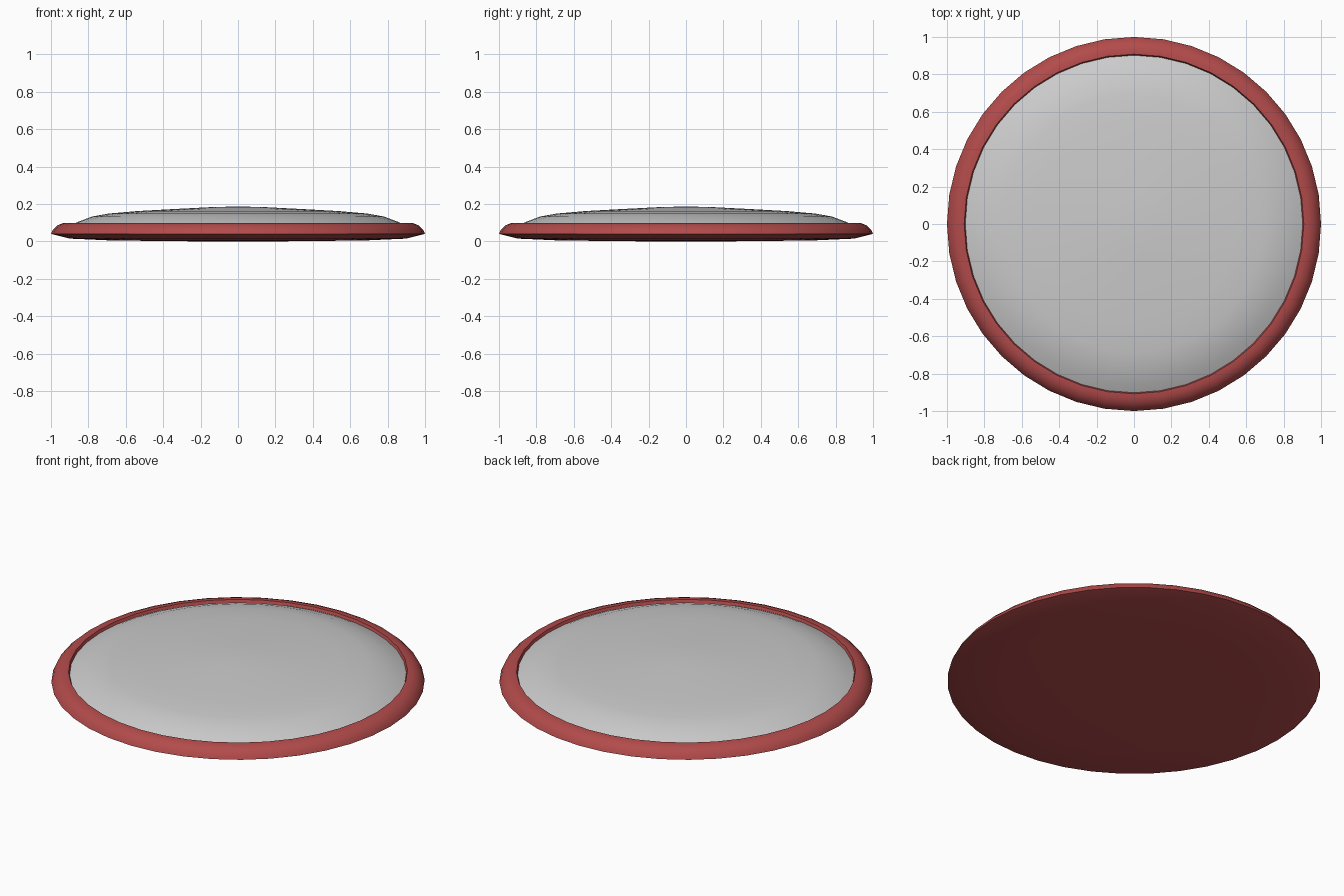
import bpy, bmesh, math

if "Cube" in bpy.data.objects:
    bpy.data.objects.remove(bpy.data.objects["Cube"])

SIDES = 40


def lathe(name, profile, color=None):
    """Spin an (r, z) profile around z; r = 0 becomes a pole."""
    bm = bmesh.new()
    verts = [bm.verts.new((r, 0, z)) for r, z in profile]
    edges = [bm.edges.new(p) for p in zip(verts, verts[1:])]
    bmesh.ops.spin(bm, geom=verts + edges, cent=(0, 0, 0), axis=(0, 0, 1),
                   angle=math.tau, steps=SIDES, use_duplicate=False)
    bmesh.ops.remove_doubles(bm, verts=bm.verts, dist=1e-4)
    bmesh.ops.recalc_face_normals(bm, faces=bm.faces)
    # An open dome must face upwards
    if profile[0][1] > profile[-1][1]:
        pole = max(bm.faces, key=lambda f: f.calc_center_median().z)
        if pole.normal.z < 0:
            bmesh.ops.reverse_faces(bm, faces=bm.faces)
    else:
        low = min(bm.faces, key=lambda f: f.calc_center_median().z)
        if low.normal.z > 0:
            bmesh.ops.reverse_faces(bm, faces=bm.faces)
    me = bpy.data.meshes.new(name)
    bm.to_mesh(me)
    bm.free()
    ob = bpy.data.objects.new(name, me)
    bpy.context.collection.objects.link(ob)
    if color:
        mat = bpy.data.materials.new(name + "_red")
        mat.diffuse_color = color
        mat.use_nodes = True
        mat.node_tree.nodes["Principled BSDF"].inputs["Base Color"].default_value = mat.diffuse_color
        me.materials.append(mat)
    bpy.ops.object.select_all(action='DESELECT')
    bpy.context.view_layer.objects.active = ob
    ob.select_set(True)
    bpy.ops.object.shade_smooth_by_angle(angle=math.radians(40))
    return ob


# Red dish: shallow underside, rounded rim, small lip next to the dome
lathe("base_dish", [(0, 0), (0.35, 0.001), (0.70, 0.006), (0.90, 0.015),
                    (1.0, 0.04), (0.99, 0.062), (0.965, 0.086),
                    (0.935, 0.098), (0.908, 0.099), (0.902, 0.083)],
      (0.45, 0.07, 0.07, 1))

# Grey shallow dome
lathe("top_dome", [(0, 0.187), (0.15, 0.183), (0.36, 0.172), (0.54, 0.162),
                   (0.69, 0.149), (0.78, 0.133), (0.86, 0.103),
                   (0.902, 0.083)])
